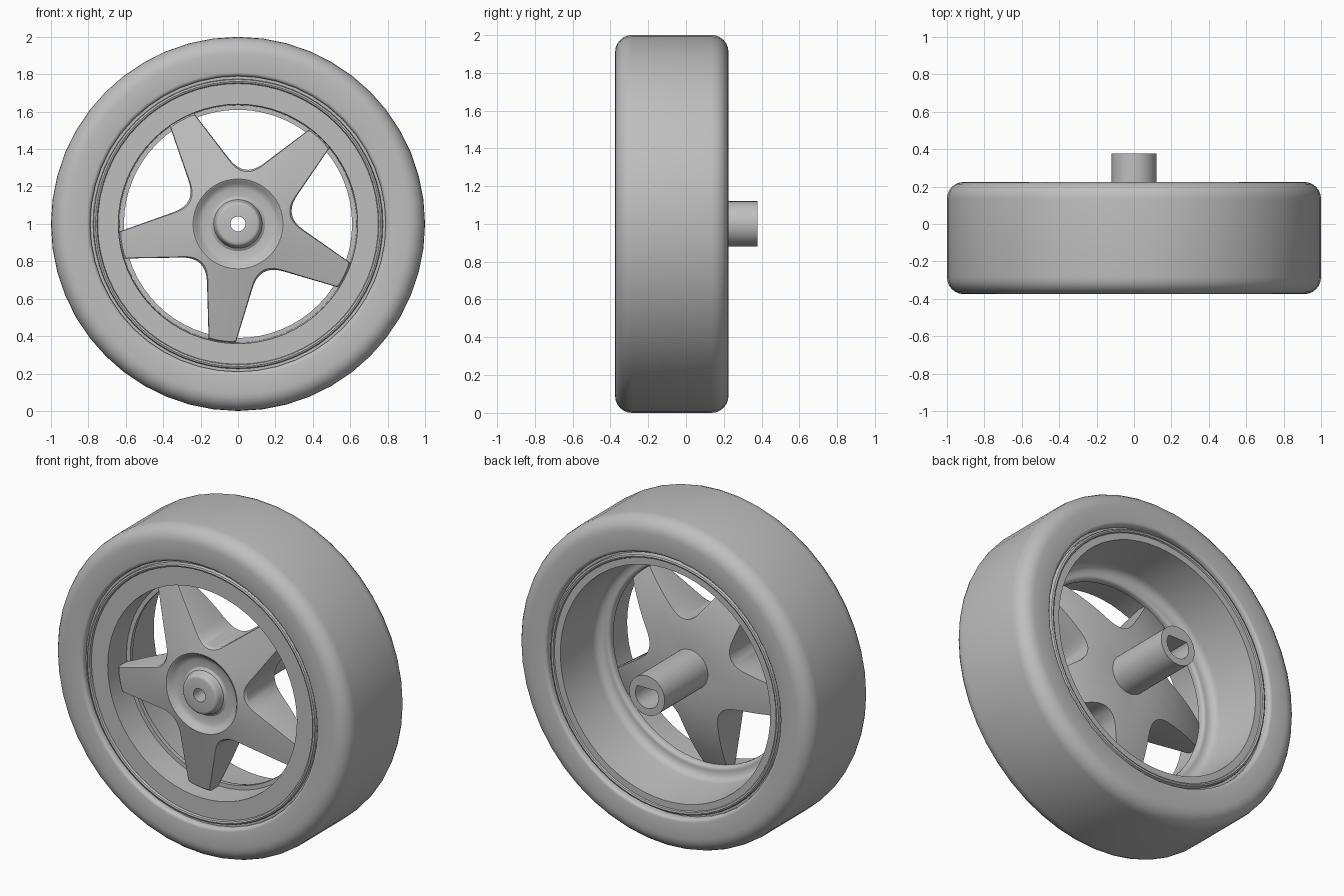
import bpy, bmesh, math
from math import sin, cos, radians, pi

if "Cube" in bpy.data.objects:
    bpy.data.objects.remove(bpy.data.objects["Cube"])

grey = bpy.data.materials.new("plain_grey")
grey.use_nodes = True
GREY = (0.52, 0.52, 0.52, 1)
grey.diffuse_color = GREY
grey.node_tree.nodes["Principled BSDF"].inputs["Base Color"].default_value = GREY


def loft(name, sections):
    """Join closed (radius, depth) sections set at angles around the wheel axis."""
    bm = bmesh.new()
    rings = [[bm.verts.new((r * cos(a), y, 1 + r * sin(a))) for r, y in pts]
             for a, pts in sections]
    for i, ring in enumerate(rings):
        nxt = rings[(i + 1) % len(rings)]
        for j in range(len(ring)):
            k = (j + 1) % len(ring)
            bm.faces.new((ring[j], nxt[j], nxt[k], ring[k]))
    bmesh.ops.recalc_face_normals(bm, faces=bm.faces)
    mesh = bpy.data.meshes.new(name)
    bm.to_mesh(mesh)
    bm.free()
    mesh.materials.append(grey)
    obj = bpy.data.objects.new(name, mesh)
    bpy.context.collection.objects.link(obj)
    bpy.ops.object.select_all(action='DESELECT')
    obj.select_set(True)
    bpy.context.view_layer.objects.active = obj
    bpy.ops.object.shade_smooth_by_angle(angle=radians(32))


def revolve(name, profile, sides):
    loft(name, [(2 * pi * i / sides, profile) for i in range(sides)])


def arc(r, y, radius, start, end, steps):
    """Rounded corner in the profile plane."""
    angles = [radians(start + (end - start) * i / steps) for i in range(steps + 1)]
    return [(r + radius * cos(a), y + radius * sin(a)) for a in angles]


# Tyre: square section with rounded shoulders and small beads
FRONT, BACK = -0.375, 0.225
tyre = (arc(0.81, FRONT + 0.02, 0.02, 180, 270, 3)
        + arc(0.91, FRONT + 0.09, 0.09, -90, 0, 6)
        + arc(0.91, BACK - 0.09, 0.09, 0, 90, 6)
        + arc(0.81, BACK - 0.02, 0.02, 90, 180, 3)
        + [(0.79, 0.15), (0.79, -0.3)])
revolve("tyre", tyre, 48)

# Rim: flat front face, stepped opening, rounded inner lip and open barrel
rim = ([(0.795, -0.34), (0.775, -0.34)]
       + arc(0.7625, -0.35, 0.0125, 0, -180, 4)
       + [(0.75, -0.345), (0.64, -0.345), (0.635, -0.17), (0.61, -0.17)]
       + arc(0.63, -0.15, 0.02, 180, 90, 3)
       + arc(0.64, -0.08, 0.05, -90, 0, 4)
       + [(0.71, 0.2), (0.75, 0.2)]
       + arc(0.7625, 0.2, 0.0125, 180, 0, 4)
       + [(0.775, 0.18), (0.795, 0.18)])
revolve("rim", rim, 64)

# Five-spoke star outline as (angle, radius): half spoke, mirrored and repeated
TIP_R, TIP_HALF = 0.64, 0.075


def edge_point(along):
    half_width = TIP_HALF + 0.165 * (0.62 - along)
    return math.atan2(half_width, along), math.hypot(along, half_width)


corner = edge_point(0.632)
half = [(corner[0] * i / 3, TIP_R) for i in range(3)]
half += [edge_point(0.632 - 0.302 * i / 5) for i in range(6)]
a0, r0 = half[-1]
bisect = radians(36)
start_u, start_v = r0 * cos(bisect - a0), r0 * sin(bisect - a0)
for i in range(1, 6):                     # curved web between two spokes
    t = i / 10
    u = start_u * ((1 - t) ** 2 + t * t) + 0.246 * 2 * t * (1 - t)
    v = start_v * (1 - 2 * t)
    half.append((bisect - math.atan2(v, u), math.hypot(u, v)))
spoke = [(-a, r) for a, r in half[:0:-1]] + half[:-1]
outline = [(a + radians(46.3 + 72 * k), r) for k in range(5) for a, r in spoke]


def front_y(r):
    return -0.35 + 0.24 * (r - 0.24)


def back_y(r):
    return -0.04 - 0.14 * ((r - 0.12) / 0.52) ** 2


def hub_section(angle, reach):
    """Bore, boss, ring recess, spoke front, spoke back and axle tube."""
    flat = sin(angle)
    d_bore = min(0.078, 0.045 / flat) if flat > 0 else 0.078
    pts = [(0.04, 0.0), (0.04, -0.373)]
    pts += arc(0.1, -0.353, 0.02, -90, 0, 3)
    pts += [(0.13, -0.325), (0.145, -0.315), (0.19, -0.315), (0.215, -0.325), (0.23, -0.345)]
    inner, outer = 0.24, reach - 0.01
    pts += [(r, front_y(r)) for r in
            (inner + (outer - inner) * i / 4 for i in range(5))]
    pts.append((reach, front_y(reach) + 0.012))
    pts += [(r, back_y(r)) for r in
            (reach + (0.12 - reach) * i / 7 for i in range(8))]
    pts += [(0.12, 0.378), (d_bore, 0.378), (d_bore, 0.0)]
    return pts


loft("spoked_hub_and_axle_tube", [(a, hub_section(a, r)) for a, r in outline])
